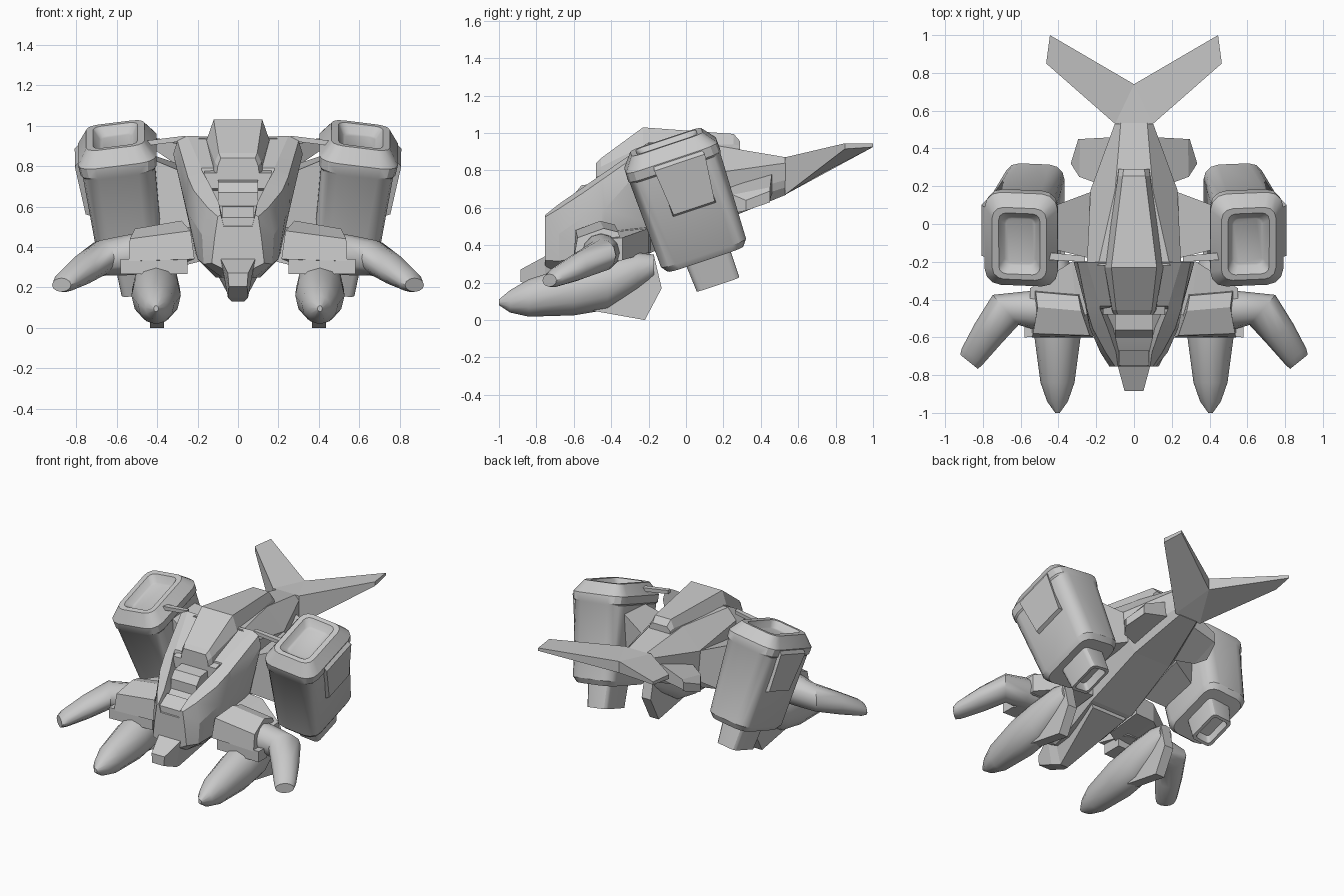
import bpy, bmesh, math
from mathutils import Vector

grey = bpy.data.materials.new("hull_grey")
grey.diffuse_color = (0.58, 0.58, 0.58, 1)


def finish(name, bm, mirror=False, smooth=30):
    bmesh.ops.recalc_face_normals(bm, faces=bm.faces)
    me = bpy.data.meshes.new(name)
    bm.to_mesh(me)
    bm.free()
    ob = bpy.data.objects.new(name, me)
    bpy.context.collection.objects.link(ob)
    me.materials.append(grey)
    if smooth:
        bpy.ops.object.select_all(action='DESELECT')
        ob.select_set(True)
        bpy.context.view_layer.objects.active = ob
        bpy.ops.object.shade_smooth_by_angle(angle=math.radians(smooth))
    if mirror:
        ob.modifiers.new("mirror", 'MIRROR').use_mirror_merge = False
    return ob


def loft(name, rings, mirror=False, smooth=30):
    """Skin a list of equal-length point rings and cap both ends."""
    bm = bmesh.new()
    vs = [[bm.verts.new(p) for p in r] for r in rings]
    n = len(rings[0])
    for a, b in zip(vs, vs[1:]):
        for i in range(n):
            j = (i + 1) % n
            bm.faces.new((a[i], a[j], b[j], b[i]))
    bm.faces.new(vs[0])
    bm.faces.new(vs[-1][::-1])
    return finish(name, bm, mirror, smooth)


def sym(y, half):
    """Symmetric cross-section at y from its right half (x, z)."""
    return [(x, y, z) for x, z in half] + [(-x, y, z) for x, z in reversed(half)]


def round_rect(hx, hy, r, steps=3):
    pts = []
    for k, (sx, sy) in enumerate(((1, 1), (-1, 1), (-1, -1), (1, -1))):
        for i in range(steps + 1):
            a = math.pi / 2 * (k + i / steps)
            pts.append((sx * (hx - r) + r * math.cos(a), sy * (hy - r) + r * math.sin(a)))
    return pts


def slab(name, poly, axis, lo, hi, mirror=False):
    """Extrude a polygon along x or z."""
    put = (lambda p, d: (d, p[0], p[1])) if axis == 'x' else (lambda p, d: (p[0], p[1], d))
    return loft(name, [[put(p, d) for p in poly] for d in (lo, hi)], mirror, 0)


# front cowl, sunken only around the cockpit opening
loft("front_cowl", [
    sym(-.755, [(.07, .50), (.085, .56), (.10, .55), (.115, .45), (.13, .32), (.07, .29)]),
    sym(-.68, [(.08, .56), (.095, .62), (.15, .595), (.178, .46), (.17, .315), (.08, .25)]),
    sym(-.55, [(.11, .63), (.14, .71), (.22, .68), (.235, .55), (.20, .34), (.11, .25)]),
    sym(-.45, [(.155, .68), (.18, .78), (.25, .75), (.255, .585), (.21, .37), (.13, .275)]),
    sym(-.435, [(.10, .79), (.18, .79), (.252, .76), (.257, .59), (.21, .375), (.13, .28)]),
    sym(-.20, [(.14, .945), (.25, .95), (.30, .925), (.32, .86), (.235, .52), (.16, .355)]),
], smooth=20)

# rear fuselage
loft("rear_fuselage", [
    sym(-.22, [(.19, .94), (.25, .87), (.24, .56), (.22, .46), (.16, .345)]),
    sym(.18, [(.10, .93), (.23, .79), (.22, .65), (.20, .60), (.14, .525)]),
    sym(.535, [(.07, .87), (.10, .84), (.10, .75), (.095, .71), (.07, .67)]),
], smooth=0)

# chin and keel
loft("chin", [
    sym(-.885, [(.05, .27), (.045, .205)]),
    sym(-.755, [(.085, .34), (.05, .15)]),
    sym(-.69, [(.09, .36), (.03, .13)]),
    sym(-.25, [(.16, .40), (.13, .315)]),
], smooth=0)

# canopy
loft("canopy", [
    sym(-.48, [(.085, .84), (.10, .80), (.11, .72)]),
    sym(-.455, [(.095, .865), (.115, .82), (.12, .72)]),
    sym(-.23, [(.12, 1.03), (.155, .93), (.155, .80)]),
    sym(.255, [(.06, .995), (.085, .94), (.09, .85)]),
    sym(.29, [(.055, .955), (.08, .93), (.085, .85)]),
], smooth=0)

# cockpit console steps and nose lip
slab("console_hood", [(-.48, .765), (-.40, .79), (-.40, .66), (-.48, .69)], 'x', -.165, .165)
slab("console_step", [(-.60, .67), (-.56, .72), (-.42, .74), (-.42, .6), (-.60, .58)], 'x', -.10, .10)
slab("nose_lip", [(-.75, .545), (-.67, .60), (-.67, .50), (-.75, .48)], 'x', -.08, .08)

# forked tail
bm = bmesh.new()
plan = [(.1, .53, .87, .67), (.465, .85, .945, .915), (.445, 1.0, .945, .925), (0, .74, .87, .79),
        (-.445, 1.0, .945, .925), (-.465, .85, .945, .915), (-.1, .53, .87, .67)]
top = [bm.verts.new((x, y, zt)) for x, y, zt, zb in plan]
bot = [bm.verts.new((x, y, zb)) for x, y, zt, zb in plan]
for f in ((0, 1, 2, 3), (0, 3, 6), (3, 4, 5, 6)):
    bm.faces.new([top[i] for i in f])
    bm.faces.new([bot[i] for i in reversed(f)])
for i in range(7):
    j = (i + 1) % 7
    bm.faces.new((top[j], top[i], bot[i], bot[j]))
finish("forked_tail", bm, smooth=0)

# small rear fins
loft("rear_fin", [
    [(.10, .18, .75), (.10, .46, .79), (.10, .46, .68), (.10, .18, .57)],
    [(.29, .25, .67), (.285, .45, .71), (.285, .45, .64), (.29, .25, .57)],
    [(.335, .32, .64), (.295, .45, .69), (.295, .45, .63), (.335, .32, .585)],
], mirror=True, smooth=0)

# engine pylons and thin braces
loft("engine_pylon", [
    [(.20, -.19, .74), (.20, .18, .78), (.20, .18, .58), (.20, -.19, .50)],
    [(.44, -.13, .84), (.44, .09, .86), (.44, .09, .50), (.44, -.13, .45)],
], mirror=True, smooth=0)
loft("engine_brace", [
    [(.26, -.20, .95), (.26, -.17, .95), (.26, -.17, .925), (.26, -.20, .925)],
    [(.46, -.19, .925), (.46, -.15, .925), (.46, -.15, .90), (.46, -.19, .90)],
], mirror=True, smooth=0)

# engine pods: tilted axis frame
AX = Vector((-.13, .315, -.94)).normalized()
U = Vector((0, .952, .307))
U = (U - AX * U.dot(AX)).normalized()
W = U.cross(AX)
W = W if W.x > 0 else -W
TOP = Vector((.607, -.105, .952))


def pod(s, hw, hu, r, du=0):
    return [TOP + AX * s + W * a + U * (b + du) for a, b in round_rect(hw, hu, r)]


loft("engine_pod", [
    pod(.045, .075, .125, .03), pod(.04, .085, .135, .035),
    pod(0, .11, .17, .04), pod(0, .145, .20, .06),
    pod(.075, .195, .258, .085), pod(.125, .19, .26, .085), pod(.135, .18, .255, .08),
    pod(.62, .16, .24, .08), pod(.655, .14, .215, .07), pod(.655, .085, .125, .03, .015),
    pod(.81, .075, .12, .03, .02), pod(.81, .055, .10, .02, .02), pod(.75, .05, .09, .02, .02),
], mirror=True)

# raised panel on the outer side of each pod
panel = [(.04, -.10, .15), (.04, .15, .15), (.10, .175, .215), (.10, -.11, .215),
         (.36, .145, .195), (.36, -.087, .195), (.385, .155, .14), (.385, -.10, .14)]
bm = bmesh.new()
V = [bm.verts.new(TOP + AX * s + U * u + W * w) for s, u, w in panel]
for f in ((0, 1, 2, 3), (3, 2, 4, 5), (5, 4, 6, 7), (0, 3, 5, 7), (1, 6, 4, 2), (0, 7, 6, 1)):
    bm.faces.new([V[i] for i in f])
finish("pod_side_panel", bm, mirror=True, smooth=0)


def oval(c, hx, hv, ax, n=12):
    """Oval ring around c; hx along ax, hv upwards."""
    c, ax = Vector(c), Vector(ax).normalized()
    return [c + ax * (hx * math.cos(2 * math.pi * i / n)) + Vector((0, 0, hv * math.sin(2 * math.pi * i / n)))
            for i in range(n)]


# lower claws
X = (1, 0, 0)
loft("lower_claw", [
    oval((.405, y, z), hx, hz, X) for y, z, hx, hz in (
        (-1.0, .095, .012, .015), (-.94, .10, .055, .06), (-.84, .118, .09, .10),
        (-.60, .16, .122, .135), (-.42, .195, .118, .14), (-.26, .26, .085, .10),
        (-.17, .29, .05, .06), (-.17, .29, .035, .04), (-.20, .285, .03, .035))
], mirror=True, smooth=40)
slab("claw_fin", [(-.5, .05), (-.22, 0), (-.13, .17), (-.17, .34), (-.4, .25)], 'x', .365, .435, True)

# outer arms bending forward
loft("outer_arm", [
    oval((.40, -.45, .37), .10, .10, (0, 1, 0)), oval((.55, -.455, .36), .10, .10, (.1, 1, 0)),
    oval((.68, -.455, .345), .105, .088, (.65, .76, 0)), oval((.772, -.58, .285), .088, .075, (.8, .55, 0)),
    oval((.855, -.70, .228), .07, .052, (1, .7, 0)), oval((.873, -.73, .212), .06, .034, (1, .8, 0)),
], mirror=True, smooth=40)

# shoulder links, blocks and flanges
loft("shoulder_link", [
    [(.18, -.19, .50), (.18, -.45, .46), (.18, -.45, .33), (.18, -.19, .36)],
    [(.33, -.20, .49), (.30, -.50, .46), (.30, -.50, .30), (.33, -.20, .36)],
    [(.55, -.34, .44), (.55, -.50, .43), (.55, -.50, .30), (.55, -.34, .32)],
], mirror=True, smooth=0)
loft("shoulder_block", [
    [(.285, -.37, .45), (.295, -.38, .51), (.28, -.46, .53), (.235, -.59, .48), (.215, -.60, .34), (.27, -.38, .32)],
    [(.53, -.35, .42), (.52, -.36, .47), (.51, -.44, .49), (.535, -.58, .44), (.54, -.60, .33), (.54, -.36, .31)],
], mirror=True, smooth=0)
slab("shoulder_flange", [(.25, -.45), (.25, -.59), (.58, -.60), (.58, -.51), (.54, -.45)], 'z', .265, .34, True)
